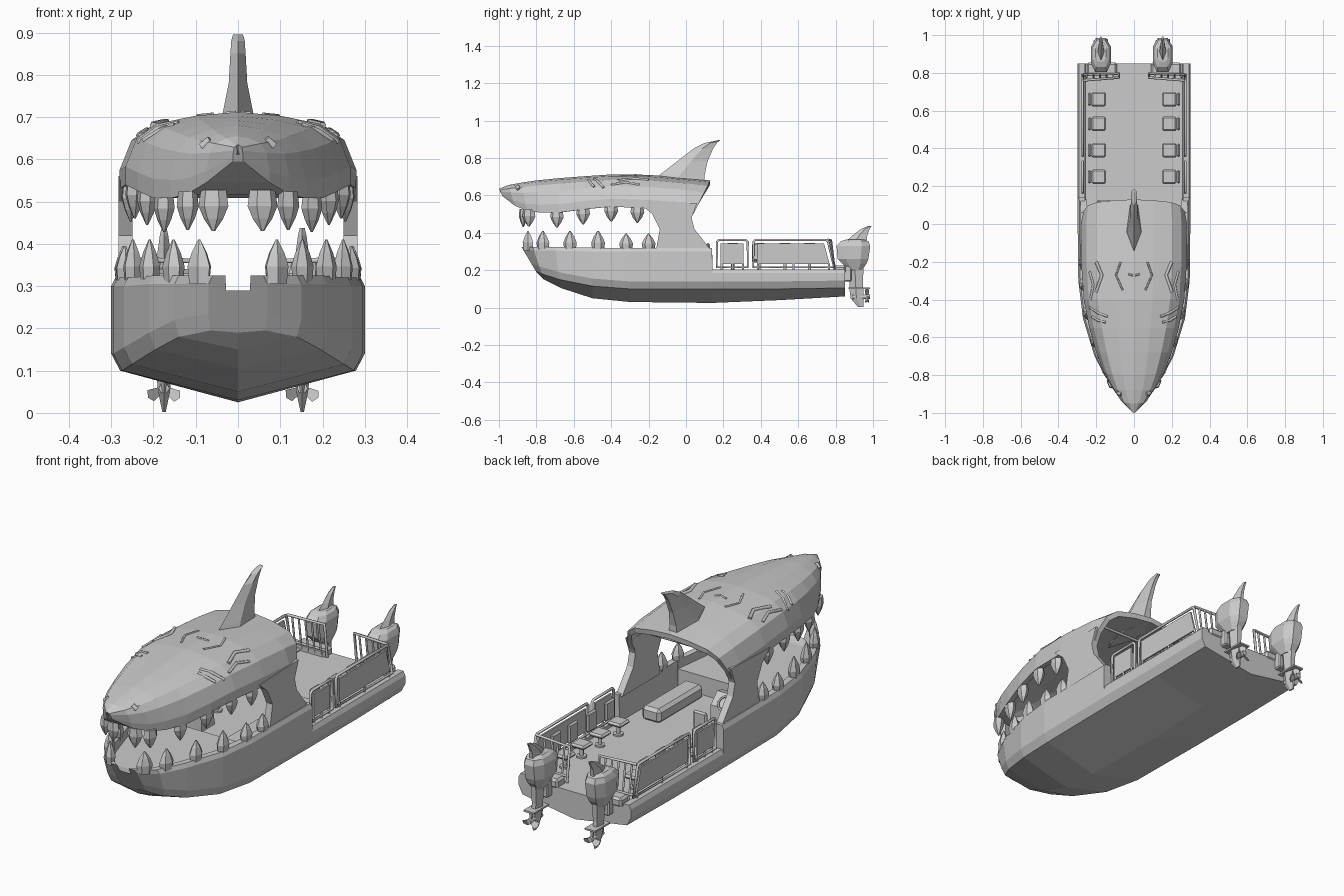
import bpy, bmesh, math
from mathutils import Vector
from mathutils.bvhtree import BVHTree

cube = bpy.data.objects.get("Cube")
if cube:
    bpy.data.objects.remove(cube)

grey = bpy.data.materials.new("plain_grey")
grey.use_nodes = True
COLOUR = (0.6, 0.6, 0.6, 1)
grey.diffuse_color = COLOUR
grey.node_tree.nodes["Principled BSDF"].inputs["Base Color"].default_value = COLOUR


def add(name, data):
    data.materials.append(grey)
    ob = bpy.data.objects.new(name, data)
    bpy.context.collection.objects.link(ob)
    return ob


def loft(name, rings, closed=True, caps=True):
    bm = bmesh.new()
    rows = [[bm.verts.new(p) for p in ring] for ring in rings]
    n = len(rows[0])
    for a, b in zip(rows, rows[1:]):
        for i in range(n if closed else n - 1):
            j = (i + 1) % n
            bm.faces.new((a[i], a[j], b[j], b[i]))
    if caps:
        bm.faces.new(rows[0])
        bm.faces.new(rows[-1])
    bmesh.ops.remove_doubles(bm, verts=bm.verts, dist=0.0002)
    bmesh.ops.recalc_face_normals(bm, faces=bm.faces)
    me = bpy.data.meshes.new(name)
    bm.to_mesh(me)
    bm.free()
    return add(name, me)


def box(name, lo, hi, bevel=0.0):
    (x0, y0, z0), (x1, y1, z1) = lo, hi
    base = [(x0, y0), (x1, y0), (x1, y1), (x0, y1)]
    ob = loft(name, [[(x, y, z) for x, y in base] for z in (z0, z1)])
    if bevel:
        ob.modifiers.new("bevel", 'BEVEL').width = bevel
    return ob


def plate(name, profile, x0, x1):
    return loft(name, [[(x, y, z) for y, z in profile] for x in (x0, x1)])


def tube(name, points, r=0.006, cyclic=False):
    cu = bpy.data.curves.new(name, 'CURVE')
    cu.dimensions = '3D'
    cu.bevel_depth, cu.bevel_resolution = r, 1
    cu.use_fill_caps = True
    sp = cu.splines.new('POLY')
    sp.points.add(len(points) - 1)
    for p, co in zip(sp.points, points):
        p.co = (*co, 1)
    sp.use_cyclic_u = cyclic
    return add(name, cu)


def interp(table, y, col):
    for a, b in zip(table, table[1:]):
        if a[0] <= y <= b[0]:
            t = (y - a[0]) / max(b[0] - a[0], 1e-6)
            return a[col] + (b[col] - a[col]) * t
    return table[-1][col]


# Hull: y, half width, keel z, chine z, rim z, deck z, rake
HULL = [(-.88, .07, .19, .195, .325, .29, .08), (-.82, .15, .15, .18, .325, .28, .06),
        (-.7, .21, .105, .15, .325, .28, .03), (-.5, .27, .05, .115, .32, .28, 0),
        (-.3, .295, .03, .1, .32, .28, 0), (-.299, .295, .03, .1, .32, .19, 0),
        (.14, .3, .025, .1, .32, .19, 0), (.141, .3, .025, .1, .205, .19, 0),
        (.5, .3, .04, .1, .205, .19, 0), (.85, .3, .06, .105, .205, .19, 0)]
rings = []
for y, w, keel, chine, rim, deck, rake in HULL:
    half = [(w * .93, chine), (w, chine + .04), (w, rim - .02), (w - .01, rim),
            (w - .04, rim), (w - .042, deck)]
    pts = [(0, keel)] + half + [(0, deck)] + [(-x, z) for x, z in reversed(half)]
    rings.append([(x, y + rake * (rim - z) / (rim - keel), z) for x, z in pts])
loft("hull", rings)

# Head shell: y, half width, lip z, crown z, backward shift of the lip
HEAD = [(-1, .012, .595, .635, .02), (-.95, .075, .545, .655, .035), (-.88, .122, .517, .668, .03),
        (-.8, .16, .508, .68, .02), (-.68, .2, .508, .692, 0), (-.55, .237, .525, .702, 0),
        (-.4, .266, .54, .712, 0), (-.2, .28, .53, .71, 0), (0, .28, .52, .692, -.01),
        (.13, .272, .5, .68, -.09)]
SHAPE = [(1, 0), (1, .25), (.9, .64), (.72, .84), (.37, .95)]
rings = []
for y, w, lip, crown, shift in HEAD:
    half = [(w * fx, y + shift * (1 - fz), lip + (crown - lip) * fz) for fx, fz in SHAPE]
    rings.append(half + [(0, y, crown)] + [(-a, b, c) for a, b, c in reversed(half)])
head = loft("head_shell", rings, closed=False, caps=False)
# nose front and roof of the snout
loft("snout_underside", [[r[0], r[-1]] for r in rings[:4]], closed=False, caps=False)
loft("nose_tip", [rings[0][:6], rings[0][:4:-1]], closed=False, caps=False)
tree = BVHTree.FromPolygons([v.co for v in head.data.vertices],
                            [p.vertices[:] for p in head.data.polygons])
solid = head.modifiers.new("thickness", 'SOLIDIFY')
solid.thickness, solid.offset = .025, -1

# Cheek pillars joining head and hull
CHEEK = [(-.24, .55), (-.18, .5), (-.14, .42), (-.16, .31), (.13, .31), (.1, .35),
         (.045, .42), (.03, .48), (.06, .56)]
for s in (-1, 1):
    plate("cheek_pillar", CHEEK, s * .25, s * .283)
tube("roof_crossbar", [(-.25, .03, .6), (.25, .03, .6)], .007)


# Teeth: faceted blades standing along each jaw
def tooth(name, x, y, z, height, r, yaw):
    rows = []
    for f, k in ((-.15, .85), (.3, 1), (.65, .65), (1, .1)):
        row = []
        for i in range(6):
            a = i * math.pi / 3
            u, v = r * k * math.cos(a), r * .65 * k * math.sin(a)
            row.append((x + u * math.cos(yaw) - v * math.sin(yaw),
                        y + u * math.sin(yaw) + v * math.cos(yaw), z + height * f))
        rows.append(row)
    loft(name, rows)


for jaw, table, spots, inset in (
        ("lower_tooth", HULL, (-.845, -.765, -.62, -.47, -.32, -.2), .025),
        ("upper_tooth", HEAD, (-.84, -.69, -.55, -.4, -.26), .022)):
    for k, y in enumerate(spots):
        lower = table is HULL
        x = interp(table, y, 1) - inset
        yaw = math.atan2(.1, interp(table, y + .05, 1) - interp(table, y - .03, 1) + .001)
        z = .32 if lower else interp(table, y, 2)
        h = (.09 if k < 4 else .075) if lower else -.08
        for s in (-1, 1):
            tooth(jaw, s * x, y, z, h, .037, s * yaw)
for s in (-1, 1):
    tooth("upper_front_tooth", s * .058, -.87, .515, -.085, .036, s * .2)


# Swept fin made of stacked lens sections: z, front y, back y, half width
def fin(name, x, rows):
    loft(name, [[(x, a, z), (x + w, a + (b - a) * .45, z), (x + w * .5, b, z),
                 (x - w * .5, b, z), (x - w, a + (b - a) * .45, z)] for z, a, b, w in rows])


fin("dorsal_fin", 0, [(.66, -.19, .1, .045), (.71, -.14, .1, .036), (.78, -.05, .115, .022),
                      (.85, .04, .145, .018), (.88, .1, .165, .016), (.895, .17, .182, .012)])


# Raised creases laid over the head
def ridge(name, pts, r=.007):
    for s in (-1, 1):
        path = [(s * x, y, tree.ray_cast(Vector((s * x, y, 2)), Vector((0, 0, -1)))[0].z)
                for x, y in pts]
        tube(name, path, r)


ridge("brow_crease", [(.07, -.2), (.095, -.27), (.06, -.35)], .005)
ridge("eye_ridge", [(.2, -.2), (.17, -.27), (.2, -.36)], .009)
ridge("outer_eye_ridge", [(.235, -.25), (.215, -.32), (.23, -.4)])
ridge("cheek_scar", [(.14, -.49), (.19, -.47), (.235, -.44)])
ridge("cheek_scar", [(.15, -.52), (.19, -.51), (.222, -.49)])
ridge("nostril", [(.065, -.9), (.085, -.895)], .011)
ridge("crown_mark", [(.03, -.265), (.005, -.272)], .005)

# Side rails with infill panels
for s in (-1, 1):
    x = s * .272
    for y0, y1, lean in ((.165, .33, 0), (.36, .79, .03)):
        frame = [(y0, .215), (y0, .35), (y0 + .01, .362), (y1 - lean - .01, .362),
                 (y1 - lean, .35), (y1, .215)]
        tube("side_rail", [(x, y, z) for y, z in frame], .007, True)
        plate("side_panel", [(y0 + .02, .232), (y0 + .02, .343), (y1 - lean - .022, .343),
                             (y1 - .022, .232)], x - .004, x + .004)
        for y in (y0 + .025, (y0 + y1) / 2, y1 - .025):
            tube("rail_foot", [(x, y, .2), (x, y, .235)])
    # stern rail with upright bars
    tube("stern_rail", [(s * .08, .795, .195), (s * .08, .775, .36), (s * .27, .76, .362)], .007)
    tube("stern_lower_rail", [(s * .08, .795, .225), (s * .27, .79, .225)])
    for k in range(5):
        bx = s * (.11 + k * .035)
        tube("stern_bar", [(bx, .795, .19), (bx, .77, .36)], .005)
    box("stern_locker", (s * .17 - .08, .79, .18), (s * .17 + .08, .855, .225), .01)


# Pedestal seat; the back lies in direction d
def seat(name, x, y, d, z=.19):
    tube(name + "_post", [(x, y, z), (x, y, z + .055)], .01)
    tube(name + "_base", [(x, y, z), (x, y, z + .008)], .025)
    box(name + "_cushion", (x - .038, y - .038, z + .05), (x + .038, y + .038, z + .07), .008)
    cx, cy = x + d[0] * .048, y + d[1] * .048
    hx, hy = (.009, .036) if d[0] else (.036, .009)
    box(name + "_back", (cx - hx, cy - hy, z + .06), (cx + hx, cy + hy, z + .155), .008)


for y in (.25, .39, .53, .66):
    for s in (-1, 1):
        seat("passenger_seat", s * .187, y, (s, 0))
seat("helm_seat", -.16, .07, (0, 1))

# Helm console, wheel and bench
plate("helm_console", [(-.15, .19), (-.15, .33), (-.11, .34), (-.06, .29), (-.05, .19)],
      -.24, -.09)
wheel = [(-.165 + .032 * math.cos(a), -.06 - .02 * math.sin(a), .315 + .026 * math.sin(a))
         for a in (i * math.pi / 6 for i in range(12))]
tube("steering_wheel", wheel, .005, True)
tube("steering_column", [(-.165, -.09, .29), (-.165, -.06, .315)], .006)
box("cabin_bench", (.1, -.28, .185), (.2, .06, .255), .015)

# Outboard engines
for x in (-.175, .152):
    rows = []
    for z, a, b, w in ((.2, .87, .94, .026), (.235, .835, .965, .04), (.26, .81, .975, .05),
                       (.33, .805, .985, .052), (.355, .83, .975, .042), (.365, .86, .95, .028)):
        c = (b - a) * .25
        rows.append([(x - w * .6, a, z), (x + w * .6, a, z), (x + w, a + c, z), (x + w, b - c, z),
                     (x + w * .5, b, z), (x - w * .5, b, z), (x - w, b - c, z), (x - w, a + c, z)])
    loft("engine_cowl", rows)
    fin("engine_fin", x, [(.35, .85, .965, .02), (.39, .895, .97, .014),
                          (.42, .935, .982, .01), (.437, .975, .993, .006)])
    fin("engine_leg", x, [(.22, .865, .95, .026), (.13, .875, .945, .022), (.09, .875, .95, .018),
                          (.05, .88, .95, .014), (.002, .92, .95, .004)])
    box("cavitation_plate", (x - .028, .87, .1), (x + .028, .985, .108))
    box("engine_bracket", (x - .03, .83, .14), (x + .03, .885, .225), .006)
    tube("propeller_hub", [(x, .89, .058), (x, .985, .058)], .013)
    for k in range(3):
        a = math.pi / 2 + k * math.tau / 3
        ca, sa = math.cos(a), math.sin(a)
        blade = [(r * ca - t * sa, .968 + t * .6, .058 + r * sa + t * ca)
                 for r, t in ((.008, -.008), (.036, -.016), (.044, 0), (.036, .014), (.008, .008))]
        loft("propeller_blade", [[(x + p, q + d, v) for p, q, v in blade] for d in (-.003, .003)])
